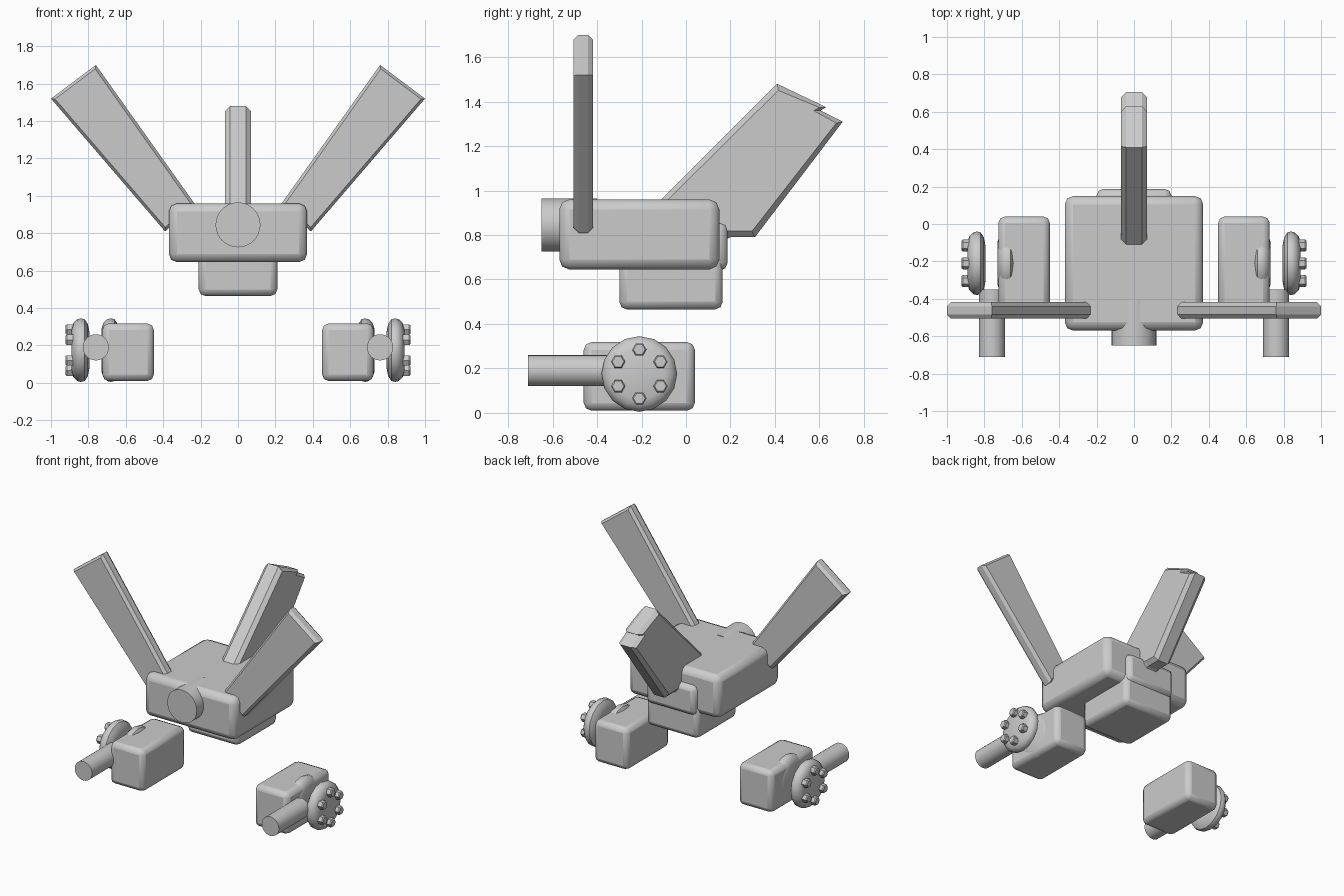
import bpy, bmesh, math
from mathutils import Matrix, Vector

cube = bpy.data.objects.get("Cube")
if cube:
    bpy.data.objects.remove(cube, do_unlink=True)

grey = bpy.data.materials.new("plain grey")
grey.use_nodes = True
GREY = (0.6, 0.6, 0.6, 1)
grey.diffuse_color = GREY
grey.node_tree.nodes["Principled BSDF"].inputs["Base Color"].default_value = GREY


def finish(name, bm, bevel=0.0, smooth=True):
    bmesh.ops.recalc_face_normals(bm, faces=bm.faces)
    mesh = bpy.data.meshes.new(name)
    bm.to_mesh(mesh)
    bm.free()
    mesh.materials.append(grey)
    ob = bpy.data.objects.new(name, mesh)
    bpy.context.collection.objects.link(ob)
    if bevel:
        mod = ob.modifiers.new("Rounded edges", "BEVEL")
        mod.width, mod.segments = bevel, 2
    if smooth:
        bpy.ops.object.select_all(action="DESELECT")
        ob.select_set(True)
        bpy.context.view_layer.objects.active = ob
        bpy.ops.object.shade_smooth_by_angle(angle=math.radians(35))
    return ob


def box(name, low, high, bevel):
    low, high = Vector(low), Vector(high)
    bm = bmesh.new()
    bmesh.ops.create_cube(bm, size=1, matrix=Matrix.Translation((low + high) / 2)
                          @ Matrix.Diagonal((*(high - low), 1)))
    return finish(name, bm, bevel)


def lathe(name, centre, axis, profile, sides):
    """Stack rings given as (distance along axis, radius)."""
    turn = Vector(axis).to_track_quat("Z", "Y").to_matrix().to_4x4()
    place = Matrix.Translation(centre) @ turn
    bm = bmesh.new()
    rings = []
    for d, r in profile:
        angles = [math.tau * i / sides for i in range(sides)]
        rings.append([bm.verts.new(place @ Vector((r * math.cos(a), r * math.sin(a), d)))
                      for a in angles])
    for a, b in zip(rings, rings[1:]):
        for i in range(sides):
            j = (i + 1) % sides
            bm.faces.new((a[i], a[j], b[j], b[i]))
    bm.faces.new(rings[0])
    bm.faces.new(rings[-1])
    return finish(name, bm)


def fin(name, outline, half, inset, depth):
    """Slab with chamfered broad faces; outline is 3D, half the thickness vector."""
    half = Vector(half)
    bm = bmesh.new()
    front = [bm.verts.new(Vector(p) - half) for p in outline]
    back = [bm.verts.new(Vector(p) + half) for p in outline]
    caps = [bm.faces.new(front), bm.faces.new(back)]
    n = len(outline)
    for i in range(n):
        j = (i + 1) % n
        bm.faces.new((front[i], front[j], back[j], back[i]))
    bmesh.ops.recalc_face_normals(bm, faces=bm.faces)
    for cap in caps:
        bmesh.ops.inset_region(bm, faces=[cap], thickness=inset, depth=depth)
    return finish(name, bm, smooth=False)


# Central hull, belly pod and rear plate
box("hull", (-0.37, -0.57, 0.645), (0.37, 0.15, 0.96), 0.045)
box("belly_pod", (-0.21, -0.30, 0.465), (0.21, 0.165, 0.72), 0.035)
box("rear_plate", (-0.2, 0.05, 0.64), (0.2, 0.187, 0.855), 0.035)

# Round nose
lathe("nose", (0, -0.40, 0.845), (0, -1, 0), [(0, 0.12), (0.25, 0.12)], 32)

# Tail fin
tail = [(-0.11, 0.96), (0.41, 1.48), (0.63, 1.375), (0.605, 1.36),
        (0.705, 1.31), (0.31, 0.79), (0.2, 0.79), (0.1, 0.74)]
fin("tail_fin", [(0, y, z) for y, z in tail], (0.042, 0, 0), 0.03, 0.028)

# Paired wings and running gear
wing = [(1.0, 1.52), (0.76, 1.70), (0.23, 0.955), (0.39, 0.81)]
rim = [(0, 0.10), (0.008, 0.14), (0.025, 0.165), (0.045, 0.17),
       (0.065, 0.165), (0.085, 0.145), (0.095, 0.115)]
for side, s in (("left", 1), ("right", -1)):
    fin(side + "_wing", [(s * x, -0.462, z) for x, z in wing],
        (0, 0.022, 0), 0.022, 0.022)
    low, high = sorted((s * 0.45, s * 0.725))
    box(side + "_foot_block", (low, -0.46, 0.01), (high, 0.04, 0.318), 0.035)
    lathe(side + "_barrel", (s * 0.76, -0.35, 0.19), (0, -1, 0),
          [(0, 0.07), (0.36, 0.07)], 24)
    for part, x in (("outer_wheel", 0.795), ("inner_wheel", 0.635)):
        lathe(side + "_" + part, (s * x, -0.21, 0.175), (s, 0, 0), rim, 16)
    for i in range(6):
        a = math.tau * i / 6 + math.pi / 6
        lathe(f"{side}_bolt_{i + 1}",
              (s * 0.87, -0.21 + 0.11 * math.cos(a), 0.175 + 0.11 * math.sin(a)),
              (s, 0, 0), [(0, 0.032), (0.045, 0.032), (0.052, 0.026)], 6)
